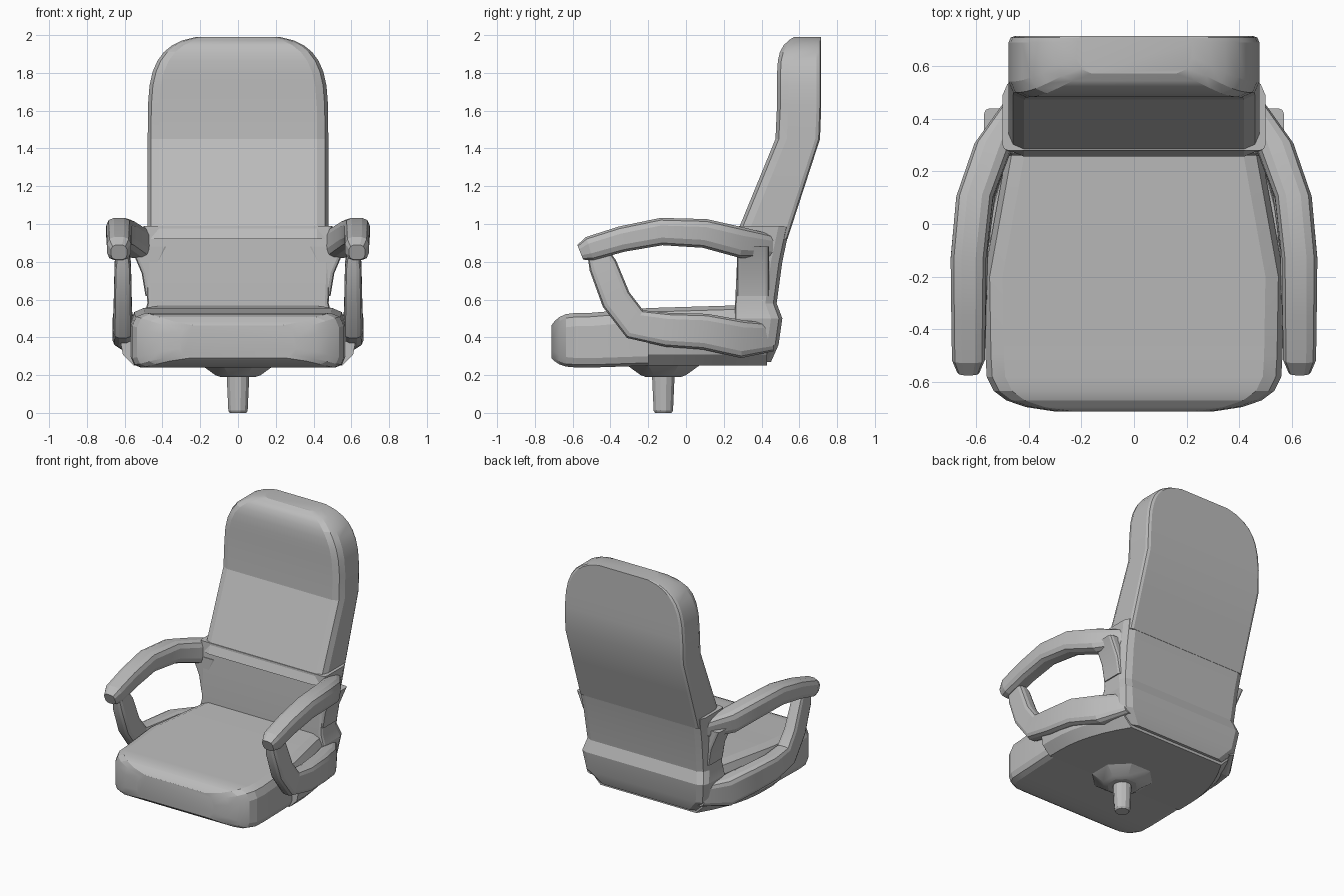
import bpy, bmesh
from math import sin, cos, tau, radians
from mathutils import Vector

if "Cube" in bpy.data.objects:
    bpy.data.objects.remove(bpy.data.objects["Cube"])

shade = (0.5, 0.5, 0.5, 1)
grey = bpy.data.materials.new("plain grey")
grey.use_nodes = True
grey.diffuse_color = shade
grey.node_tree.nodes["Principled BSDF"].inputs["Base Color"].default_value = shade


def loft(name, rings, mirrored=False):
    """Skin a row of equal-sized rings, cap both ends and shade the result."""
    bm = bmesh.new()
    rows = [[bm.verts.new(point) for point in ring] for ring in rings]
    count = len(rows[0])
    for low, high in zip(rows, rows[1:]):
        for i in range(count):
            j = (i + 1) % count
            bm.faces.new((low[i], low[j], high[j], high[i]))
    bm.faces.new(rows[0][::-1])
    bm.faces.new(rows[-1])
    bmesh.ops.recalc_face_normals(bm, faces=bm.faces)
    mesh = bpy.data.meshes.new(name)
    bm.to_mesh(mesh)
    bm.free()
    mesh.materials.append(grey)
    obj = bpy.data.objects.new(name, mesh)
    bpy.context.collection.objects.link(obj)
    bpy.ops.object.select_all(action="DESELECT")
    obj.select_set(True)
    bpy.context.view_layer.objects.active = obj
    bpy.ops.object.shade_smooth_by_angle(angle=radians(18))
    if mirrored:
        obj.modifiers.new("mirror", "MIRROR")


def section(half_a, low, high, cut_low, cut_high):
    """Symmetric rectangle whose low and high corners have two small facets."""
    side = []
    for b, inward, cut in ((low, 1, cut_low), (high, -1, cut_high)):
        corner = [(half_a - cut, b),
                  (half_a - cut * 0.3, b + inward * cut * 0.3),
                  (half_a, b + inward * cut)]
        side += corner[::inward]
    return side + [(-a, b) for a, b in side[::-1]]


def squircle(degrees):
    """Point on a unit curve between a circle and a square."""
    angle = radians(degrees)
    return cos(angle) ** 0.57, sin(angle) ** 0.57


def side_line(y):
    """Distance of the arms from the middle, closing in toward the back."""
    return 0.63 - 0.6 * max(0, y + 0.1) ** 2


# Seat cushion: rounded nose, tapering rear
cushion = []
for degrees in (70, 55, 40, 25, 10, 0):
    width, nose = squircle(degrees)
    drop = nose ** 5
    cushion.append((-0.5 - 0.22 * nose, 0.565 * width,
                    0.24 + 0.06 * drop, 0.53 - 0.08 * drop))
cushion += [(-0.2, 0.57, 0.25, 0.555), (0.3, 0.48, 0.27, 0.57)]
loft("seat_cushion", [[(x, y, z) for x, z in section(half, low, high, 0.05, 0.07)]
                      for y, half, low, high in cushion])

# Shell under the rear of the seat, wider above than below
shell = []
for step in range(8):
    y = -0.2 + 0.09 * step
    edge = side_line(y)
    half = [(edge - 0.08, 0.25), (edge - 0.02, 0.31), (edge, 0.42), (edge - 0.08, 0.48)]
    outline = half + [(-x, z) for x, z in half[::-1]]
    shell.append([(x, y, z) for x, z in outline])
loft("seat_shell", shell)

# Lumbar body joining the seat and the backrest
lumbar = [(0.27, 0.4, 0.2, 0.45), (0.36, 0.48, 0.25, 0.49), (0.5, 0.5, 0.26, 0.51),
          (0.58, 0.48, 0.26, 0.48), (0.8, 0.49, 0.27, 0.51), (0.99, 0.5, 0.28, 0.55)]
loft("lower_back", [[(x, y, z) for x, y in section(half, front, back, 0.02, 0.06)]
                    for z, half, front, back in lumbar])

# Padded backrest: leaning below, upright above, with a rounded top
levels = [(0.92, 1), (0.99, 1), (1.2, 1), (1.45, 1)]
for degrees in range(5, 85, 10):
    width, rise = squircle(degrees)
    levels.append((1.5 + 0.5 * rise, width))
backrest = []
for z, width in levels:
    lean = min(z, 1.47) - 0.99
    crown = max(0, 2 * z - 3) ** 10
    outline = section(0.478 * width, 0.285 + 0.41 * lean + 0.11 * crown,
                      0.56 + 0.325 * lean, 0.06, 0.025)
    backrest.append([(x, y, z) for x, y in outline])
loft("backrest", backrest)


def sweep(name, path, widths, depths, inset):
    """Run a chamfered bar along a side-view path on both sides of the chair."""
    points = [Vector(p) for p in path]
    last = len(points) - 1
    rings = []
    for i, point in enumerate(points):
        along = (points[min(i + 1, last)] - points[max(i - 1, 0)]).normalized()
        normal = Vector((-along.y, along.x))
        share = i / last
        tip = 0.7 if i in (0, last) else 1
        width, depth = (tip * (pair[0] + (pair[1] - pair[0]) * share) / 2
                        for pair in (widths, depths))
        ring = []
        for x, d in section(width, -depth, depth, width * 0.6, width * 0.6):
            spot = point + normal * d
            ring.append((side_line(point.x) - inset + x, spot.x, spot.y))
        rings.append(ring)
    loft(name, rings, mirrored=True)


# Arm pads, then the struts that curve down into the lower rails
sweep("arm_pad", [(-0.56, 0.85), (-0.51, 0.87), (-0.34, 0.92), (-0.13, 0.96),
                  (0.1, 0.95), (0.3, 0.9), (0.47, 0.88)], (0.12, 0.15), (0.12, 0.17), 0)
sweep("arm_strut_and_rail", [(-0.48, 0.88), (-0.44, 0.78), (-0.37, 0.6), (-0.27, 0.47),
                             (-0.1, 0.44), (0.1, 0.43), (0.3, 0.39), (0.46, 0.4)],
      (0.08, 0.13), (0.14, 0.21), 0.02)

# Flared gussets between the lumbar body and the arms
loft("arm_gusset", [[(0.47 + x, y, z) for x, y in section(half, 0.27, 0.44, 0.02, 0.02)]
                    for z, half in ((0.62, 0.02), (0.74, 0.04), (0.88, 0.1))], mirrored=True)


def turned(name, stations, sides):
    """Stack of regular rings around the stem axis."""
    angles = [tau * (i + 0.5) / sides for i in range(sides)]
    loft(name, [[(r * cos(a), r * sin(a) - 0.12, z) for a in angles] for z, r in stations])


# Mounting plate and stem
turned("mount_plate", [(0.19, 0.1), (0.2, 0.13), (0.26, 0.22)], 8)
turned("stem", [(0, 0.045), (0.012, 0.053), (0.2, 0.062)], 12)
